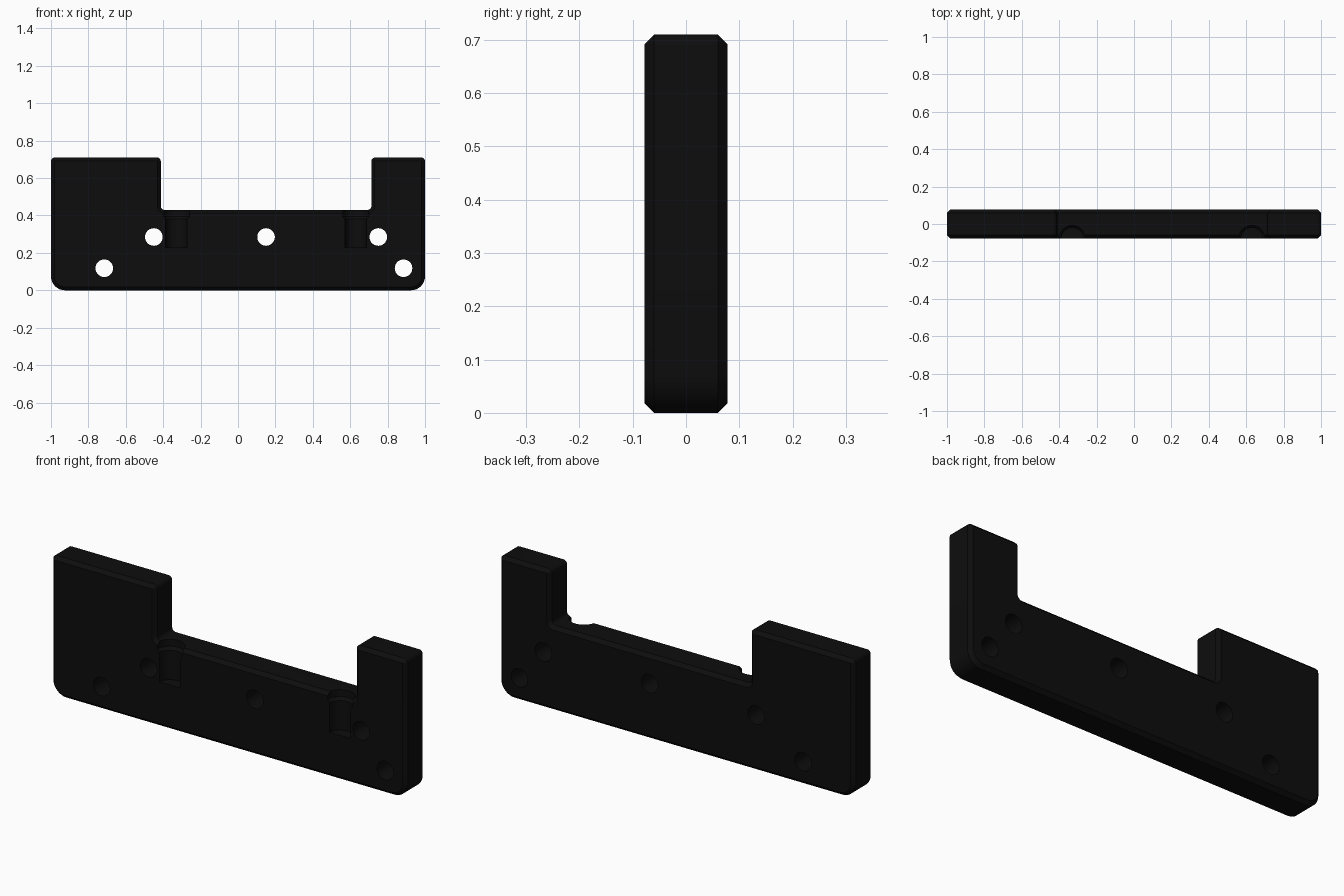
import bpy, bmesh, math

if "Cube" in bpy.data.objects:
    bpy.data.objects.remove(bpy.data.objects["Cube"])

HALF = 0.078      # half thickness
CH = 0.018        # edge chamfer
black = bpy.data.materials.new("matte_black")
black.diffuse_color = (0.004, 0.004, 0.004, 1)
black.use_nodes = True
black.node_tree.nodes["Principled BSDF"].inputs["Base Color"].default_value = black.diffuse_color

# Outline corners, counter-clockwise seen from the front: x, z, radius
CORNERS = [(-1, 0, .075), (1, 0, .075), (1, .71, .02), (.713, .71, .02),
           (.713, .43, .02), (-.413, .43, .02), (-.413, .71, .02), (-1, .71, .02)]


def outline(d):
    """Rounded outline inset by d."""
    pts, n = [], len(CORNERS)
    for i, (x, z, r) in enumerate(CORNERS):
        px, pz, _ = CORNERS[i - 1]
        nx, nz, _ = CORNERS[(i + 1) % n]
        l1, l2 = math.hypot(x - px, z - pz), math.hypot(nx - x, nz - z)
        a = ((x - px) / l1, (z - pz) / l1)
        b = ((nx - x) / l2, (nz - z) / l2)
        turn = 1 if a[0] * b[1] - a[1] * b[0] > 0 else -1
        # arc centre stays put, only the radius changes with the inset
        cx, cz = x + r * (b[0] - a[0]), z + r * (b[1] - a[1])
        rad = r - turn * d
        steps = 8
        for k in range(steps + 1):
            t = k / steps * math.pi / 2
            c, s = math.cos(t), math.sin(t)
            pts.append((cx + rad * (a[0] * s - b[0] * c),
                        cz + rad * (a[1] * s - b[1] * c)))
    return pts


def finish(name, bm):
    bmesh.ops.recalc_face_normals(bm, faces=bm.faces)
    me = bpy.data.meshes.new(name)
    bm.to_mesh(me)
    bm.free()
    me.materials.append(black)
    ob = bpy.data.objects.new(name, me)
    bpy.context.collection.objects.link(ob)
    return ob


def loft(name, rings):
    bm = bmesh.new()
    loops = [[bm.verts.new(p) for p in ring] for ring in rings]
    n = len(loops[0])
    for lo, hi in zip(loops, loops[1:]):
        for i in range(n):
            j = (i + 1) % n
            bm.faces.new((lo[i], lo[j], hi[j], hi[i]))
    bm.faces.new(loops[0][::-1])
    bm.faces.new(loops[-1])
    return finish(name, bm)


def circle(r):
    return [(r * math.cos(math.tau * i / 40), r * math.sin(math.tau * i / 40))
            for i in range(40)]


# Chamfered plate
plate = loft("bracket_plate", [[(x, y, z) for x, z in outline(d)] for y, d in
             ((-HALF, CH), (-HALF + CH, 0), (HALF - CH, 0), (HALF, CH))])

# Through holes
cutters = []
for x, z in [(-.45, .285), (.15, .285), (.75, .285), (-.715, .118), (.885, .118)]:
    cutters.append(loft("hole_cutter", [[(x + u, y, z + v) for u, v in circle(.047)]
                                        for y in (-.2, .2)]))

# Round pockets in the front face, widening at the top edge
for x in (-.33, .63):
    cutters.append(loft("pocket_cutter", [[(x + u, -HALF + v, z) for u, v in circle(r)]
                   for z, r in ((.23, .058), (.38, .058), (.395, .07), (.5, .07))]))

for c in cutters:
    m = plate.modifiers.new("cut", 'BOOLEAN')
    m.operation, m.solver, m.object = 'DIFFERENCE', 'EXACT', c
    c.hide_render = True

# Apply the cuts and clear the cutters
dg = bpy.context.evaluated_depsgraph_get()
mesh = bpy.data.meshes.new_from_object(plate.evaluated_get(dg))
plate.modifiers.clear()
plate.data = mesh
for c in cutters:
    bpy.data.objects.remove(c)

bpy.context.view_layer.objects.active = plate
plate.select_set(True)
bpy.ops.object.shade_smooth_by_angle(angle=math.radians(30))
